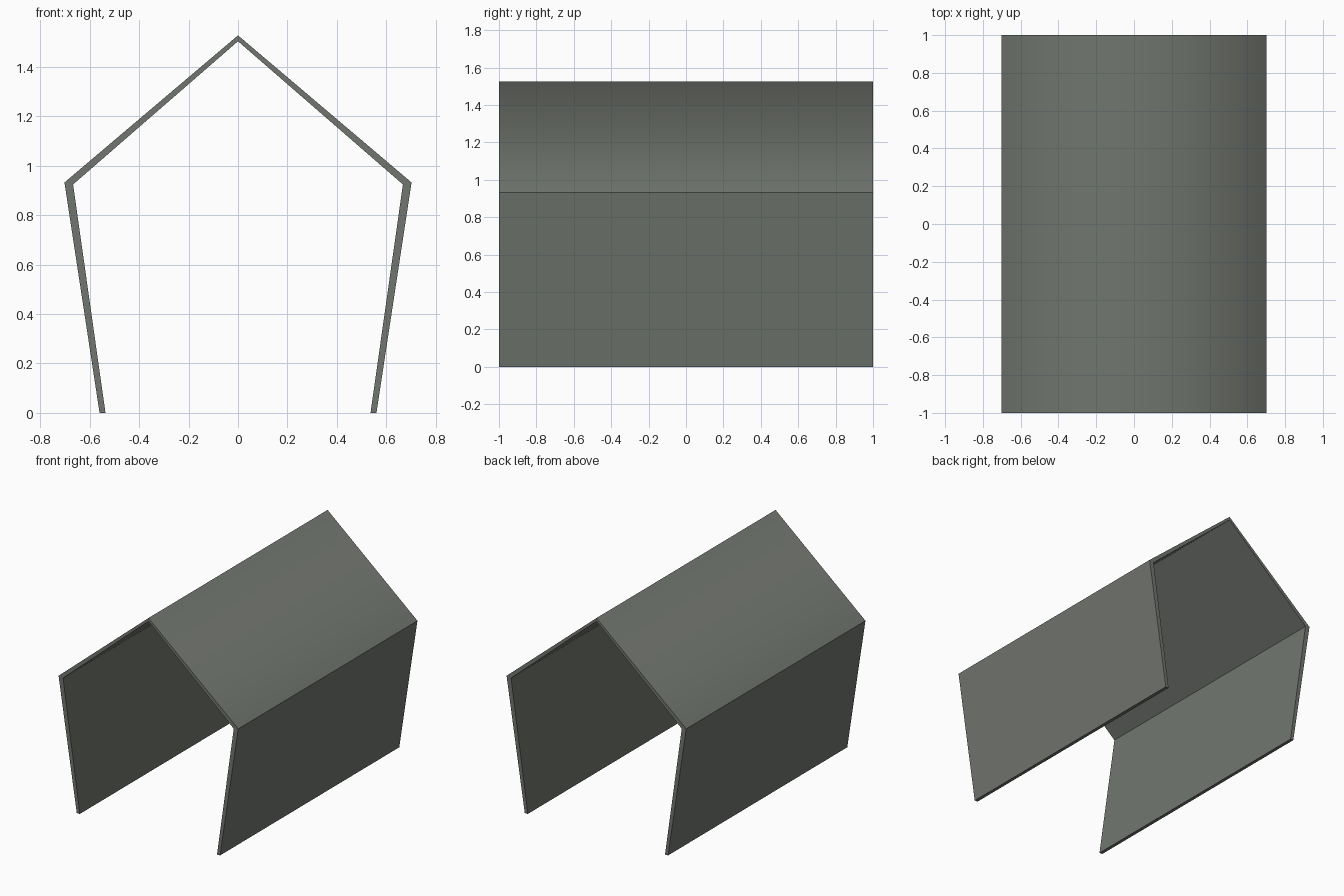
import bpy, bmesh

if "Cube" in bpy.data.objects:
    bpy.data.objects.remove(bpy.data.objects["Cube"])

# One grey-green colour
mat = bpy.data.materials.new("grey green")
mat.diffuse_color = (0.165, 0.18, 0.157, 1)
mat.use_nodes = True
mat.node_tree.nodes["Principled BSDF"].inputs["Base Color"].default_value = mat.diffuse_color

# Cross-section: outer and inner outlines, left foot to right foot
half_outer = [(0.56, 0.0), (0.702, 0.932)]
half_inner = [(0.536, 0.0), (0.667, 0.924)]


def outline(half, ridge_z):
    return [(-x, z) for x, z in half] + [(0, ridge_z)] + [(x, z) for x, z in half[::-1]]


outer = outline(half_outer, 1.527)
inner = outline(half_inner, 1.503)

bm = bmesh.new()
rings = [[[bm.verts.new((x, y, z)) for x, z in line] for line in (outer, inner)]
         for y in (-1, 1)]
(fo, fi), (bo, bi) = rings

# Outer skin, inner skin and end rims for each of the four panels
for i in range(4):
    skin = bm.faces.new((fo[i], fo[i + 1], bo[i + 1], bo[i]))
    skin.smooth = i in (1, 2)
    bm.faces.new((fi[i], bi[i], bi[i + 1], fi[i + 1]))
    bm.faces.new((fo[i], fi[i], fi[i + 1], fo[i + 1]))
    bm.faces.new((bo[i], bo[i + 1], bi[i + 1], bi[i]))

# Undersides of the two walls
for i in (0, 4):
    bm.faces.new((fo[i], bo[i], bi[i], fi[i]))
bmesh.ops.recalc_face_normals(bm, faces=bm.faces)

# Only the outer ridge is smooth, every other edge is sharp
for e in bm.edges:
    e.smooth = set(e.verts) == {fo[2], bo[2]}

mesh = bpy.data.meshes.new("tunnel_shelter")
bm.to_mesh(mesh)
bm.free()
mesh.materials.append(mat)
bpy.context.collection.objects.link(bpy.data.objects.new("tunnel_shelter", mesh))
